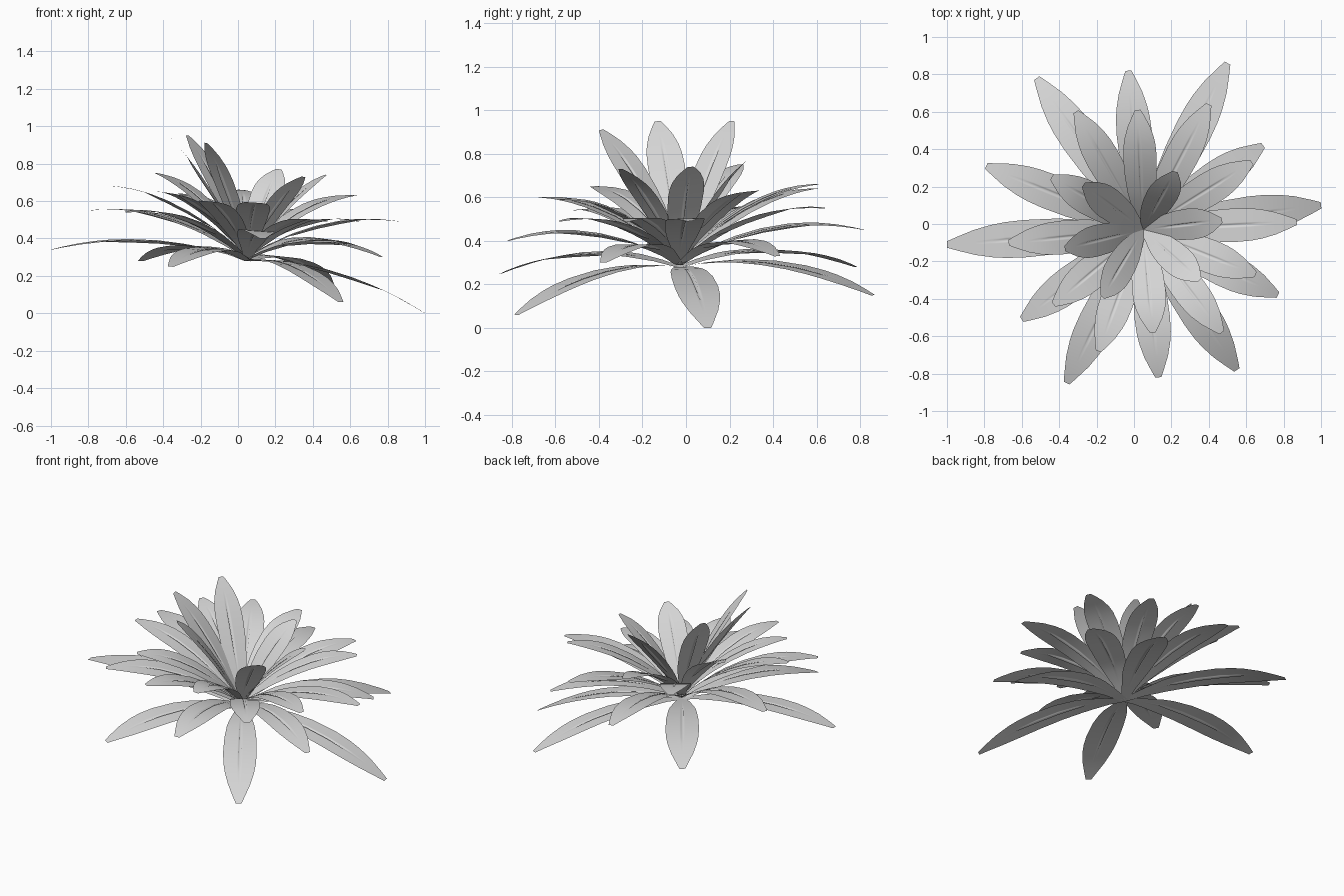
import bpy
from mathutils import Vector

cube = bpy.data.objects.get("Cube")
if cube:
    bpy.data.objects.remove(cube, do_unlink=True)

leaf_grey = bpy.data.materials.new("leaf_grey")
leaf_grey.use_nodes = True
colour = (0.68, 0.68, 0.68, 1)
leaf_grey.diffuse_color = colour
shader = next(n for n in leaf_grey.node_tree.nodes if n.type == "BSDF_PRINCIPLED")
shader.inputs["Base Color"].default_value = colour

# Leaf outline: position along the leaf, share of the half width, midrib depth
OUTLINE = [(0, .22, 0), (.12, .44, 0), (.25, .72, 0), (.32, .83, .7), (.45, .95, 1),
           (.6, 1, 1), (.7, .96, .6), (.77, .87, 0), (.86, .67, 0),
           (.95, .36, 0), (1, .17, 0)]
# Leaf section: position across the leaf and share of the midrib depth
SECTION = [(-1, 0), (-.16, 0), (-.07, 0), (0, 1), (.07, 0), (.16, 0), (1, 0)]
HEART = Vector((.05, -.03, 0))


def make_leaf(name, tip, width, arch, base_height, lean):
    """Arched strip from the heart of the rosette to the tip."""
    tip = Vector(tip)
    start = HEART + Vector((0, 0, base_height))
    # Each whorl leans a little to one side
    axis = Vector((lean, -lean / 2, 1))
    side = axis.cross(tip - start).normalized()
    control = (start + tip) / 2 + Vector((0, 0, 2 * arch))
    verts, faces = [], []
    for t, share, groove in OUTLINE:
        spine = start * (1 - t) ** 2 + control * 2 * t * (1 - t) + tip * t * t
        tangent = (control - start) * (1 - t) + (tip - control) * t
        normal = tangent.cross(side).normalized()
        for across, depth in SECTION:
            verts.append(spine + side * (across * share * width / 2)
                         - normal * (depth * groove * .014))
    n = len(SECTION)
    for row in range(len(OUTLINE) - 1):
        for col in range(n - 1):
            a = row * n + col
            # Winding keeps the upper side as the front
            faces.append((a, a + n, a + n + 1, a + 1))
    mesh = bpy.data.meshes.new(name)
    mesh.from_pydata(verts, [], faces)
    mesh.materials.append(leaf_grey)
    mesh.shade_smooth()
    leaf = bpy.data.objects.new(name, mesh)
    bpy.context.collection.objects.link(leaf)


# Five whorls of six leaves: name, width, arch, base height, lean, leaf tips
WHORLS = [
    ("lowest_leaf", .2, .08, .28, .08,
     [(1, .1, 0), (.5, .86, .15), (-.52, .78, .28),
      (-1, -.11, .34), (-.36, -.85, .25), (.55, -.78, .06)]),
    ("lower_leaf", .19, .09, .29, .08,
     [(.77, -.38, .3), (.69, .42, .33), (-.03, .82, .45),
      (-.79, .31, .55), (-.6, -.51, .54), (.13, -.82, .4)]),
    ("middle_leaf", .18, .08, .3, .06,
     [(.87, .01, .49), (.4, .64, .55), (-.31, .6, .64),
      (-.67, -.1, .68), (-.19, -.68, .6), (.47, -.58, .49)]),
    ("upper_leaf", .18, .08, .31, .08,
     [(.65, -.27, .49), (.63, .33, .63), (.02, .61, .66),
      (-.44, .25, .75), (-.43, -.43, .65), (.1, -.58, .59)]),
    ("heart_leaf", .17, .05, .31, .17,
     [(.47, .02, .74), (.22, .28, .77), (-.27, .21, .95),
      (-.37, -.13, .95), (-.17, -.39, .91), (.35, -.3, .73)]),
]
for name, width, arch, base_height, lean, tips in WHORLS:
    for number, tip in enumerate(tips, start=1):
        make_leaf(f"{name}_{number}", tip, width, arch, base_height, lean)
